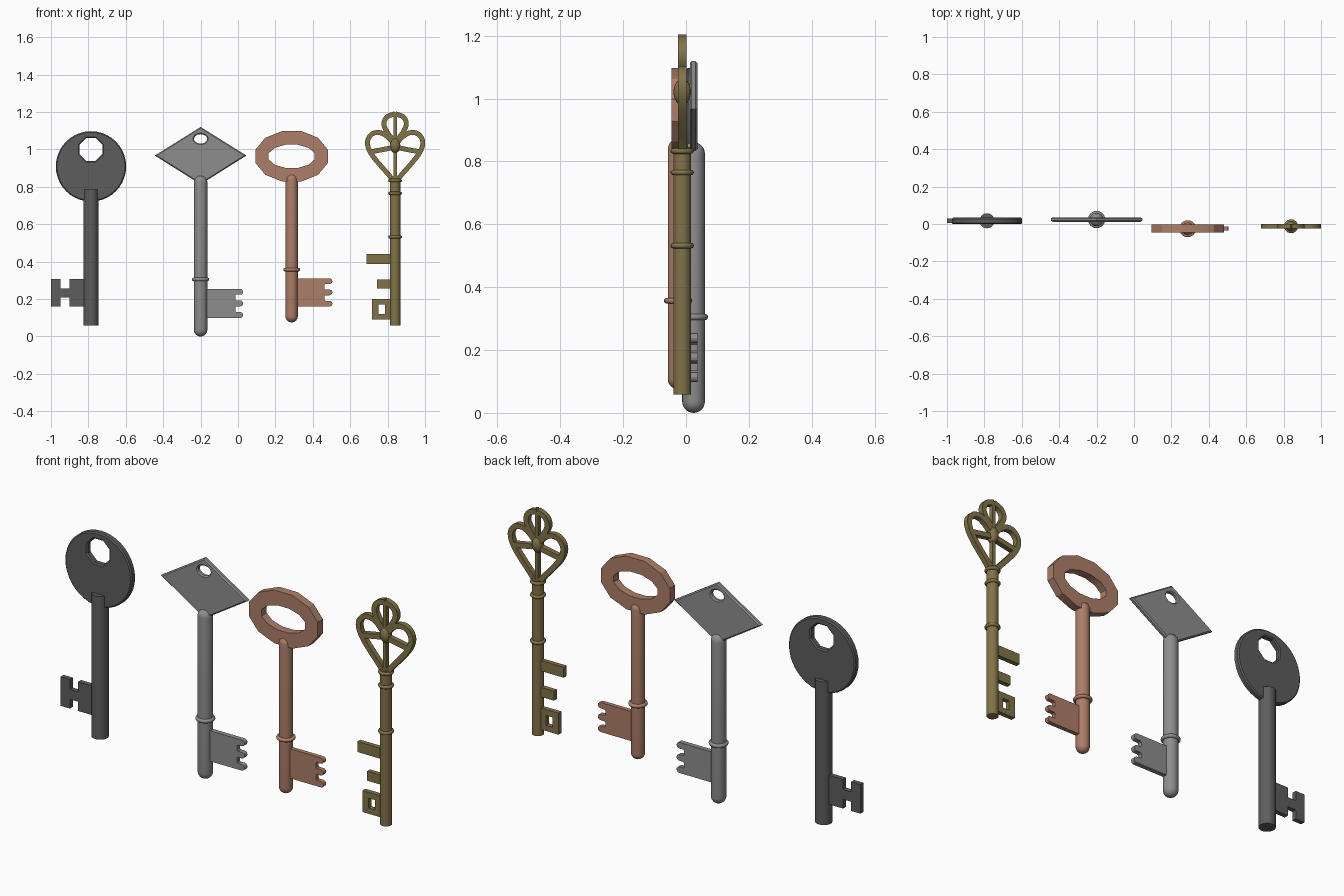
import bpy, bmesh, math
from mathutils import Vector
from math import pi, sin, cos, radians

if "Cube" in bpy.data.objects:
    bpy.data.objects.remove(bpy.data.objects["Cube"])


def mat(name, c):
    m = bpy.data.materials.new(name)
    m.diffuse_color = (*c, 1)
    m.use_nodes = True
    m.node_tree.nodes["Principled BSDF"].inputs["Base Color"].default_value = m.diffuse_color
    return m


IRON = mat("dark_iron", (0.11, 0.11, 0.11))
STEEL = mat("steel", (0.27, 0.27, 0.27))
COPPER = mat("copper", (0.42, 0.21, 0.14))
BRASS = mat("brass", (0.22, 0.17, 0.065))


def finish(ob, material):
    ob.data.materials.clear()
    ob.data.materials.append(material)
    bpy.ops.object.select_all(action='DESELECT')
    ob.select_set(True)
    bpy.context.view_layer.objects.active = ob
    bpy.ops.object.shade_smooth_by_angle(angle=radians(25))
    return ob


def from_bmesh(name, bm, material):
    bmesh.ops.remove_doubles(bm, verts=bm.verts, dist=1e-5)
    bmesh.ops.recalc_face_normals(bm, faces=bm.faces)
    me = bpy.data.meshes.new(name)
    bm.to_mesh(me)
    bm.free()
    ob = bpy.data.objects.new(name, me)
    bpy.context.collection.objects.link(ob)
    return finish(ob, material)


def plate(name, loops, y, thick, material, bevel=0.0):
    """Upright plate from (x, z) outlines; inner outlines become holes."""
    cu = bpy.data.curves.new(name, 'CURVE')
    cu.dimensions, cu.fill_mode = '2D', 'BOTH'
    cu.extrude = thick / 2 - bevel
    cu.bevel_depth, cu.offset, cu.bevel_resolution = bevel, -bevel, 0
    for loop in loops:
        sp = cu.splines.new('POLY')
        sp.points.add(len(loop) - 1)
        for p, (x, z) in zip(sp.points, loop):
            p.co = (x, z, 0, 1)
        sp.use_cyclic_u = True
    tmp = bpy.data.objects.new(name + "_outline", cu)
    bpy.context.collection.objects.link(tmp)
    dg = bpy.context.evaluated_depsgraph_get()
    me = bpy.data.meshes.new_from_object(tmp.evaluated_get(dg))
    bpy.data.objects.remove(tmp)
    bm = bmesh.new()
    bm.from_mesh(me)
    for v in bm.verts:
        v.co = (v.co.x, y - v.co.z, v.co.y)
    return from_bmesh(name, bm, material)


def lathe(name, cx, cy, profile, material, n=24):
    """Turned part from a (radius, z) profile."""
    bm = bmesh.new()
    rings = [[bm.verts.new((cx + r * cos(2 * pi * i / n), cy + r * sin(2 * pi * i / n), z))
              for i in range(n)] for r, z in profile]
    for a, b in zip(rings, rings[1:]):
        for i in range(n):
            j = (i + 1) % n
            bm.faces.new((a[i], a[j], b[j], b[i]))
    return from_bmesh(name, bm, material)


def flat_rod(r, z0, z1):
    return [(0, z0), (r, z0), (r, z1), (0, z1)]


def round_rod(r, z0, z1, k=7):
    t = [i * pi / 2 / k for i in range(k + 1)]
    return ([(r * sin(a), z0 + r - r * cos(a)) for a in t] +
            [(r * cos(a), z1 - r + r * sin(a)) for a in t])


def collar(name, cx, cy, r, z, h, material):
    prof = [(r - h / 2 + h / 2 * sin(a), z - h / 2 * cos(a))
            for a in [i * pi / 8 for i in range(9)]]
    lathe(name, cx, cy, [(0, z - h / 2)] + prof + [(0, z + h / 2)], material)


def ellipse(cx, cz, rx, rz, n, start=0.0):
    return [(cx + rx * cos(start + 2 * pi * i / n), cz + rz * sin(start + 2 * pi * i / n))
            for i in range(n)]


def rect(x0, z0, x1, z1):
    return [(x0, z0), (x1, z0), (x1, z1), (x0, z1)]


def toothed_bit(x0, x1, z0, z1, depth):
    """Rectangle whose right edge carries three round-tipped teeth."""
    h = (z1 - z0) / 5
    pts = [(x0, z0)]
    for k in range(3):
        zc, r = z0 + h * (2 * k + 0.5), h / 2
        if k:
            pts += [(x1 - depth + 0.3 * r, zc - r)]
        pts += [(x1 - r + r * cos(a), zc + r * sin(a))
                for a in [(-pi / 2) + i * pi / 6 for i in range(7)]]
        if k < 2:
            pts += [(x1 - depth + 0.3 * r, zc + r), (x1 - depth, zc + 1.3 * r),
                    (x1 - depth, zc + 2.7 * r)]
    return pts + [(x0, z1)]


def ribbon(name, pts, width, y, thick, material, steps=5):
    """Flat band following a smooth path through (x, z) points."""
    P = [Vector(p) for p in pts]
    P = [2 * P[0] - P[1]] + P + [2 * P[-1] - P[-2]]
    path = []
    for a, b, c, d in zip(P, P[1:], P[2:], P[3:]):
        for i in range(steps):
            t = i / steps
            path.append(0.5 * (2 * b + (c - a) * t + (2 * a - 5 * b + 4 * c - d) * t * t
                               + (3 * b - a - 3 * c + d) * t ** 3))
    path.append(P[-2])
    left, right = [], []
    for i, p in enumerate(path):
        d = (path[min(i + 1, len(path) - 1)] - path[max(i - 1, 0)]).normalized()
        nrm = Vector((-d.y, d.x)) * width / 2
        left.append(p + nrm)
        right.append(p - nrm)
    bm = bmesh.new()
    secs = [[bm.verts.new((q.x, y + s * thick / 2, q.y))
             for q, s in ((l, -1), (r, -1), (r, 1), (l, 1))] for l, r in zip(left, right)]
    for a, b in zip(secs, secs[1:]):
        for i in range(4):
            j = (i + 1) % 4
            bm.faces.new((a[i], a[j], b[j], b[i]))
    bm.faces.new(secs[0])
    bm.faces.new(secs[-1])
    return from_bmesh(name, bm, material)


# Iron key: round bow with a hole, H-shaped bit on the left
X, Y = -0.786, 0.017
plate("iron_bow", [ellipse(X, 0.909, 0.188, 0.188, 40),
                   ellipse(X, 1.0, 0.066, 0.066, 8, pi / 8)], Y, 0.034, IRON, 0.006)
lathe("iron_shaft", X, Y, flat_rod(0.04, 0.059, 0.786), IRON)
plate("iron_bit", [[(-1, 0.16), (-0.948, 0.16), (-0.948, 0.207), (-0.902, 0.207), (-0.902, 0.16),
                    (-0.79, 0.16), (-0.79, 0.308), (-0.902, 0.308), (-0.902, 0.257),
                    (-0.948, 0.257), (-0.948, 0.308), (-1, 0.308)]], Y, 0.024, IRON)

# Steel key: diamond bow, domed shaft, toothed bit
X, Y = -0.2, 0.024
plate("steel_bow", [[(-0.445, 0.967), (X, 0.813), (0.045, 0.967), (X, 1.12)],
                    ellipse(X, 1.056, 0.035, 0.025, 20)], Y, 0.024, STEEL, 0.006)
lathe("steel_shaft", X, Y, round_rod(0.036, 0, 0.861), STEEL)
collar("steel_collar", X, Y, 0.046, 0.305, 0.02, STEEL)
plate("steel_bit", [toothed_bit(-0.19, 0.028, 0.099, 0.254, 0.042)], Y, 0.024, STEEL)

# Copper key: faceted oval ring bow, domed shaft, toothed bit
X, Y = 0.287, -0.025
k = 1 / cos(pi / 12)
plate("copper_bow", [ellipse(X, 0.963, 0.193 * k, 0.135 * k, 12, pi / 12),
                     ellipse(X, 0.963, 0.123 * k, 0.062 * k, 12, pi / 12)], Y, 0.042, COPPER)
lathe("copper_shaft", X, Y, round_rod(0.033, 0.075, 0.872), COPPER)
collar("copper_collar", X, Y, 0.045, 0.357, 0.018, COPPER)
plate("copper_bit", [toothed_bit(0.3, 0.505, 0.16, 0.31, 0.042)], Y, 0.022, COPPER)

# Brass key: shaft, rings and three bits
X, Y = 0.84, -0.012
lathe("brass_shaft", X, Y, flat_rod(0.028, 0.059, 0.845), BRASS)
for i, z in enumerate((0.532, 0.765, 0.833)):
    collar(f"brass_collar_{i + 1}", X, Y, 0.037, z, 0.017, BRASS)
plate("brass_upper_bit", [rect(0.687, 0.388, 0.83, 0.441)], Y, 0.024, BRASS)
plate("brass_middle_bit", [rect(0.742, 0.257, 0.83, 0.305)], Y, 0.024, BRASS)
plate("brass_lower_bit", [rect(0.716, 0.091, 0.83, 0.2),
                          rect(0.75, 0.12, 0.787, 0.17)], Y, 0.024, BRASS)

# Brass bow: mirrored trefoil bands around an oval boss
CZ = 1.021
bands = {
    "top_loop": [(.012, .03), (.045, .075), (.06, .115), (.044, .152), (0, .17)],
    "side_loop": [(.015, .02), (.045, .05), (.08, .068), (.118, .064), (.144, .035),
                  (.146, -.003), (.124, -.05), (.08, -.105), (.04, -.15), (.012, -.185)],
    "side_spoke": [(.015, -.012), (.065, -.022), (.13, -.034)],
}
for part, pts in bands.items():
    for side, s in (("right", 1), ("left", -1)):
        ribbon(f"brass_{side}_{part}", [(X + s * x, CZ + z) for x, z in pts],
               0.026, Y, 0.026, BRASS)
ribbon("brass_bow_centre_bar", [(X, CZ - 0.185), (X, CZ), (X, CZ + 0.17)],
       0.018, Y, 0.024, BRASS)
lathe("brass_boss", X, Y, [(0.028 * sin(a), CZ - 0.042 * cos(a))
                           for a in [i * pi / 10 for i in range(11)]], BRASS, 20)
